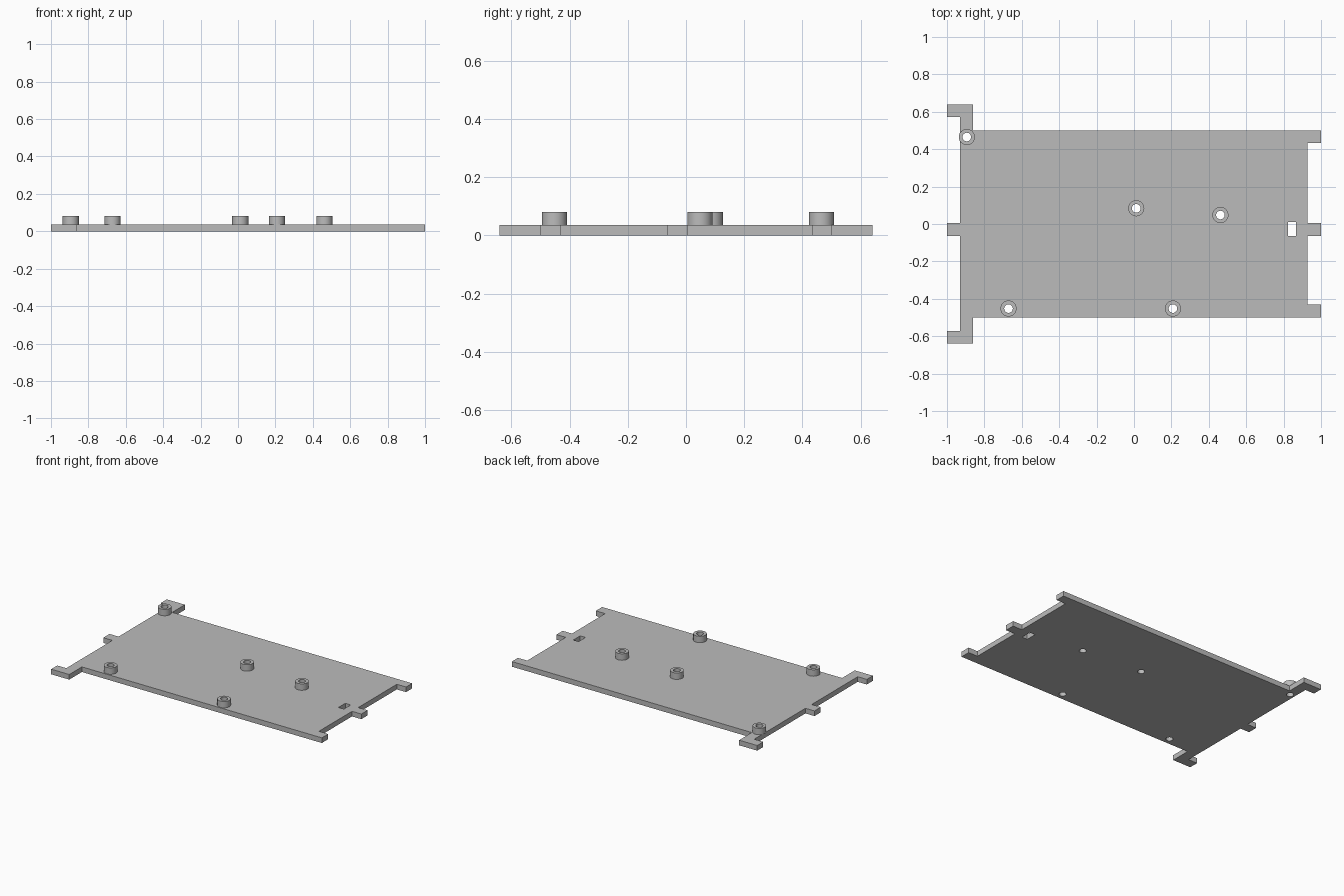
import bpy, bmesh, math
from mathutils import Matrix

cube = bpy.data.objects.get("Cube")
if cube:
    bpy.data.objects.remove(cube, do_unlink=True)

T = 0.036          # plate thickness
TOP = 0.081        # standoff top
R_OUT, R_IN = 0.043, 0.023
STANDOFFS = [(-0.894, 0.465), (0.012, 0.084), (0.462, 0.048),
             (-0.671, -0.452), (0.208, -0.452)]

grey = bpy.data.materials.new("plain grey")
grey.use_nodes = True
COLOUR = (0.5, 0.5, 0.5, 1)
grey.diffuse_color = COLOUR
grey.node_tree.nodes["Principled BSDF"].inputs["Base Color"].default_value = COLOUR


def finish(name, bm):
    bmesh.ops.recalc_face_normals(bm, faces=bm.faces)
    mesh = bpy.data.meshes.new(name)
    bm.to_mesh(mesh)
    bm.free()
    mesh.materials.append(grey)
    obj = bpy.data.objects.new(name, mesh)
    bpy.context.collection.objects.link(obj)
    return obj


def ring(bm, x, y, z, r, n=32):
    return [bm.verts.new((x + r * math.cos(math.tau * i / n),
                          y + r * math.sin(math.tau * i / n), z)) for i in range(n)]


# Base plate: tabbed outline, extruded
outline = [(-0.86, -0.5), (1, -0.5), (1, -0.43), (0.928, -0.43),
           (0.928, -0.063), (1, -0.063), (1, 0.006), (0.928, 0.006),
           (0.928, 0.433), (1, 0.433), (1, 0.5), (-0.86, 0.5),
           (-0.86, 0.64), (-1, 0.64), (-1, 0.573), (-0.93, 0.573),
           (-0.93, 0.006), (-1, 0.006), (-1, -0.063), (-0.93, -0.063),
           (-0.93, -0.573), (-1, -0.573), (-1, -0.64), (-0.86, -0.64)]
bm = bmesh.new()
face = bm.faces.new([bm.verts.new((x, y, 0)) for x, y in outline])
side = bmesh.ops.extrude_face_region(bm, geom=[face])["geom"]
bmesh.ops.translate(bm, vec=(0, 0, T),
                    verts=[v for v in side if isinstance(v, bmesh.types.BMVert)])
plate = finish("base_plate", bm)

# Cutter: screw holes and the rectangular slot
bm = bmesh.new()
for x, y in STANDOFFS:
    bmesh.ops.create_cone(bm, cap_ends=True, segments=32, radius1=R_IN, radius2=R_IN,
                          depth=0.3, matrix=Matrix.Translation((x, y, 0)))
bmesh.ops.create_cube(bm, size=1, matrix=Matrix.Translation((0.845, -0.027, 0))
                      @ Matrix.Diagonal((0.042, 0.076, 0.3, 1)))
cutter = finish("hole_cutter", bm)
cutter.hide_render = True
cutter.hide_set(True)
cut = plate.modifiers.new("holes", "BOOLEAN")
cut.operation = "DIFFERENCE"
cut.solver = "EXACT"
cut.object = cutter

# Apply the cut so the plate stands alone
bpy.context.view_layer.objects.active = plate
plate.select_set(True)
bpy.ops.object.modifier_apply(modifier=cut.name)
bpy.data.objects.remove(cutter, do_unlink=True)

# Hollow standoffs
for k, (x, y) in enumerate(STANDOFFS, 1):
    bm = bmesh.new()
    loops = [ring(bm, x, y, z, r) for r, z in
             ((R_OUT, T), (R_OUT, TOP), (R_IN, TOP), (R_IN, T))]
    for a, b in zip(loops, loops[1:] + loops[:1]):
        for i in range(len(a)):
            j = (i + 1) % len(a)
            bm.faces.new((a[i], a[j], b[j], b[i]))
    post = finish(f"standoff_{k}", bm)
    bpy.ops.object.select_all(action="DESELECT")
    post.select_set(True)
    bpy.context.view_layer.objects.active = post
    bpy.ops.object.shade_smooth_by_angle(angle=math.radians(30))
